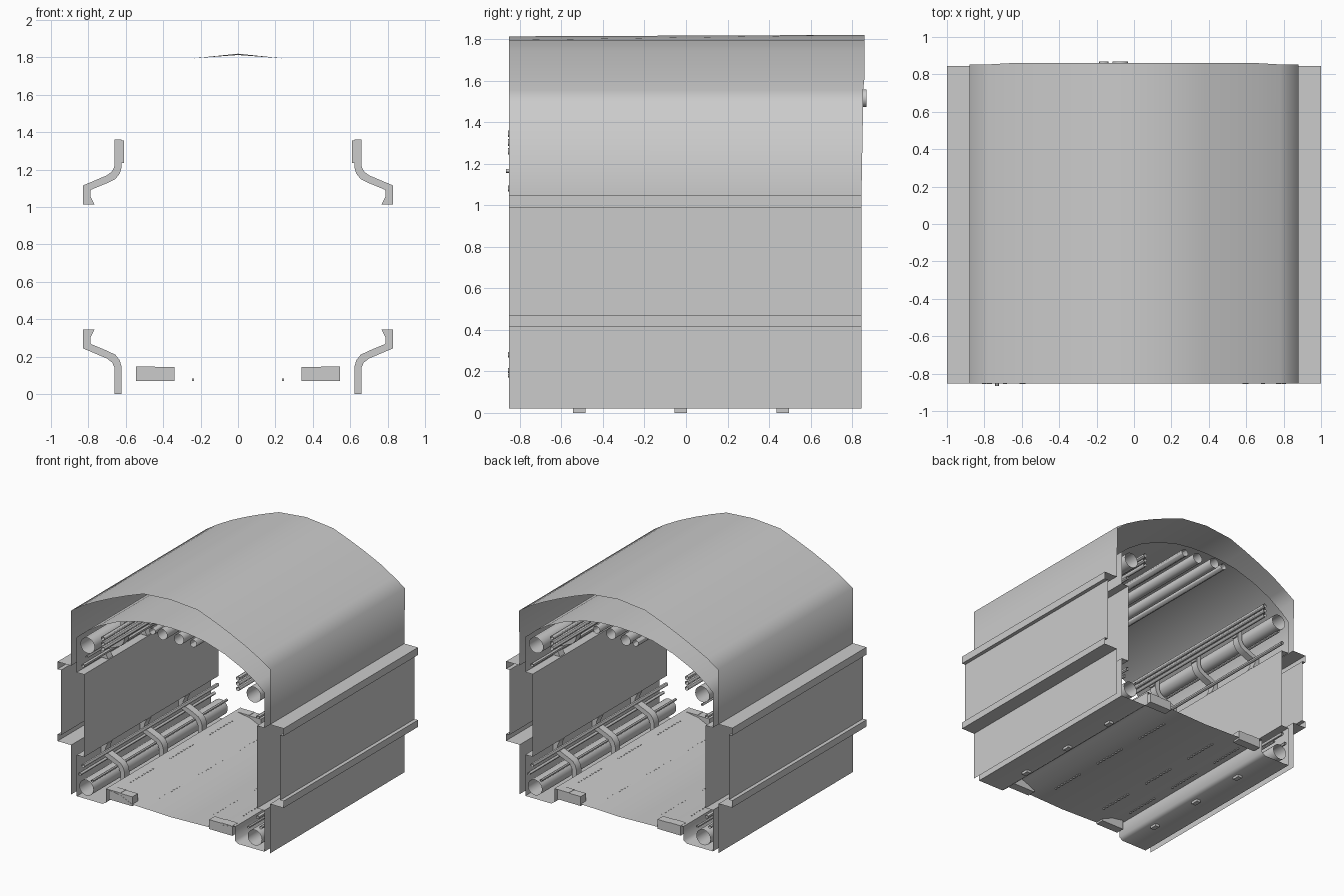
import bpy, bmesh, math

if "Cube" in bpy.data.objects:
    bpy.data.objects.remove(bpy.data.objects["Cube"])

Y0, Y1 = -0.852, 0.845


def finish(name, bm, angle=30):
    bmesh.ops.recalc_face_normals(bm, faces=bm.faces[:])
    me = bpy.data.meshes.new(name)
    bm.to_mesh(me)
    bm.free()
    ob = bpy.data.objects.new(name, me)
    bpy.context.collection.objects.link(ob)
    bpy.ops.object.select_all(action='DESELECT')
    ob.select_set(True)
    bpy.context.view_layer.objects.active = ob
    bpy.ops.object.shade_smooth_by_angle(angle=math.radians(angle))
    return ob


def sheet(name, pts, y0=Y0, y1=Y1, angle=65):
    """Thin open sheet: an (x, z) profile drawn out along y."""
    bm = bmesh.new()
    rows = [[bm.verts.new((x, y, z)) for x, z in pts] for y in (y0, y1)]
    for i in range(len(pts) - 1):
        bm.faces.new((rows[0][i], rows[0][i + 1], rows[1][i + 1], rows[1][i]))
    return finish(name, bm, angle)


def both(pts):
    """Right half profile (ending at x=0) mirrored into a full one."""
    return pts + [(-x, z) for x, z in reversed(pts) if x > 0]


def solids(name, outlines, ys, width):
    """Solid plates: (x, z) outlines extruded along y at each position."""
    bm = bmesh.new()
    for pts in outlines:
        for y in ys:
            f = bm.faces.new([bm.verts.new((x, y - width / 2, z)) for x, z in pts])
            r = bmesh.ops.extrude_face_region(bm, geom=[f])
            for v in r['geom']:
                if isinstance(v, bmesh.types.BMVert):
                    v.co.y += width
    return finish(name, bm)


def tubes(name, specs, y0=Y0, y1=Y1):
    """Open-ended tubes along y: (x, z, radius)."""
    bm = bmesh.new()
    for x, z, r in specs:
        n = 24 if r > 0.03 else 12
        rings = [[bm.verts.new((x + r * math.cos(2 * math.pi * i / n), y,
                                z + r * math.sin(2 * math.pi * i / n)))
                  for i in range(n)] for y in (y0, y1)]
        for i in range(n):
            j = (i + 1) % n
            bm.faces.new((rings[0][i], rings[0][j], rings[1][j], rings[1][i]))
    return finish(name, bm)


def flip(pts):
    return [(-x, z) for x, z in pts]


def rect(x0, x1, z0, z1):
    return [(x0, z0), (x1, z0), (x1, z1), (x0, z1)]


def mirror_specs(specs):
    return specs + [(-x, z, r) for x, z, r in specs]


# outer casing: walls, side rails and vaulted roof
outer = [(0.88, 0.02), (0.88, 0.415), (1.0, 0.415), (1.0, 0.47), (0.97, 0.47),
         (0.97, 0.99), (1.0, 0.99), (1.0, 1.05), (0.88, 1.05), (0.88, 1.49),
         (0.78, 1.555), (0.66, 1.62), (0.52, 1.685), (0.38, 1.743), (0.24, 1.795), (0, 1.813)]
shell = sheet("outer_shell", both(outer))
for v in shell.data.vertices:
    if v.co.z > 1.48 and v.co.y > 0:
        v.co.y = 0.86 if abs(v.co.x) < 0.7 else 0.853
        if abs(v.co.x) < 0.1:
            v.co.z += 0.007

# inner lining: niches, wall panels and ceiling
lining = [(0.57, 0.15), (0.57, 0.04), (0.60, 0.02), (0.83, 0.02), (0.83, 0.35), (0.765, 0.35),
          (0.765, 1.01), (0.83, 1.01), (0.83, 1.29), (0.76, 1.35), (0.64, 1.43),
          (0.48, 1.505), (0.3, 1.56), (0.15, 1.582), (0, 1.588)]
sheet("inner_lining", both(lining))

# floor: shallow dished walkway
sheet("floor", both([(0.57, 0.15), (0.44, 0.13), (0.34, 0.085), (0, 0.075)]))

# floor end blocks
ends = [rect(0.34, 0.445, 0.07, 0.145), rect(0.445, 0.545, 0.07, 0.148)]
solids("floor_end_block", ends + [flip(p) for p in ends], (-0.815, 0.81), 0.07)

# rows of small floor studs
studs = [rect(x - 0.005, x + 0.005, 0.07, 0.083) for x in (-0.24, 0.24)]
studs += [rect(x - 0.005, x + 0.005, 0.13, 0.142) for x in (-0.5, 0.5)]
solids("floor_stud", studs,
       [c + k * 0.035 for c in (-0.5, 0.0, 0.5) for k in range(-4, 5)], 0.012)

# curved pipe brackets in the four niches
low = [(0.622, 0.0), (0.66, 0.0), (0.66, 0.14), (0.672, 0.168), (0.70, 0.19), (0.83, 0.245),
       (0.83, 0.345), (0.768, 0.345), (0.79, 0.30), (0.787, 0.268), (0.70, 0.232),
       (0.655, 0.21), (0.632, 0.18), (0.622, 0.145)]
high = [(x, 1.36 - z) for x, z in low]
YS = (-0.515, -0.025, 0.465)
solids("pipe_bracket", [low, flip(low), high, flip(high)], YS, 0.06)

# clip plates for the conduits
pad = rect(0.610, 0.624, 1.235, 1.355)
solids("conduit_clip", [pad, flip(pad)], YS, 0.05)

# large pipes in the niches
tubes("main_pipe", mirror_specs([(0.745, 0.11, 0.062), (0.735, 1.25, 0.062)]))

# thin conduits beside the brackets
small = [(0.597, 1.26, 0.016), (0.597, 1.302, 0.016), (0.597, 1.344, 0.016),
         (0.772, 1.08, 0.014), (0.772, 0.28, 0.014), (0.80, 0.205, 0.012), (0.69, 0.18, 0.01)]
tubes("conduit", mirror_specs(small), -0.856)
tubes("drain_tube", [(-0.732, 1.165, 0.01)], -0.866)

# ceiling pipes, the left pair slightly longer at the back
tubes("ceiling_pipe_left", [(-0.162, 1.515, 0.026), (-0.073, 1.515, 0.042)], Y0, 0.87)
tubes("ceiling_pipe_right", [(0.073, 1.515, 0.042), (0.2, 1.515, 0.03)])
